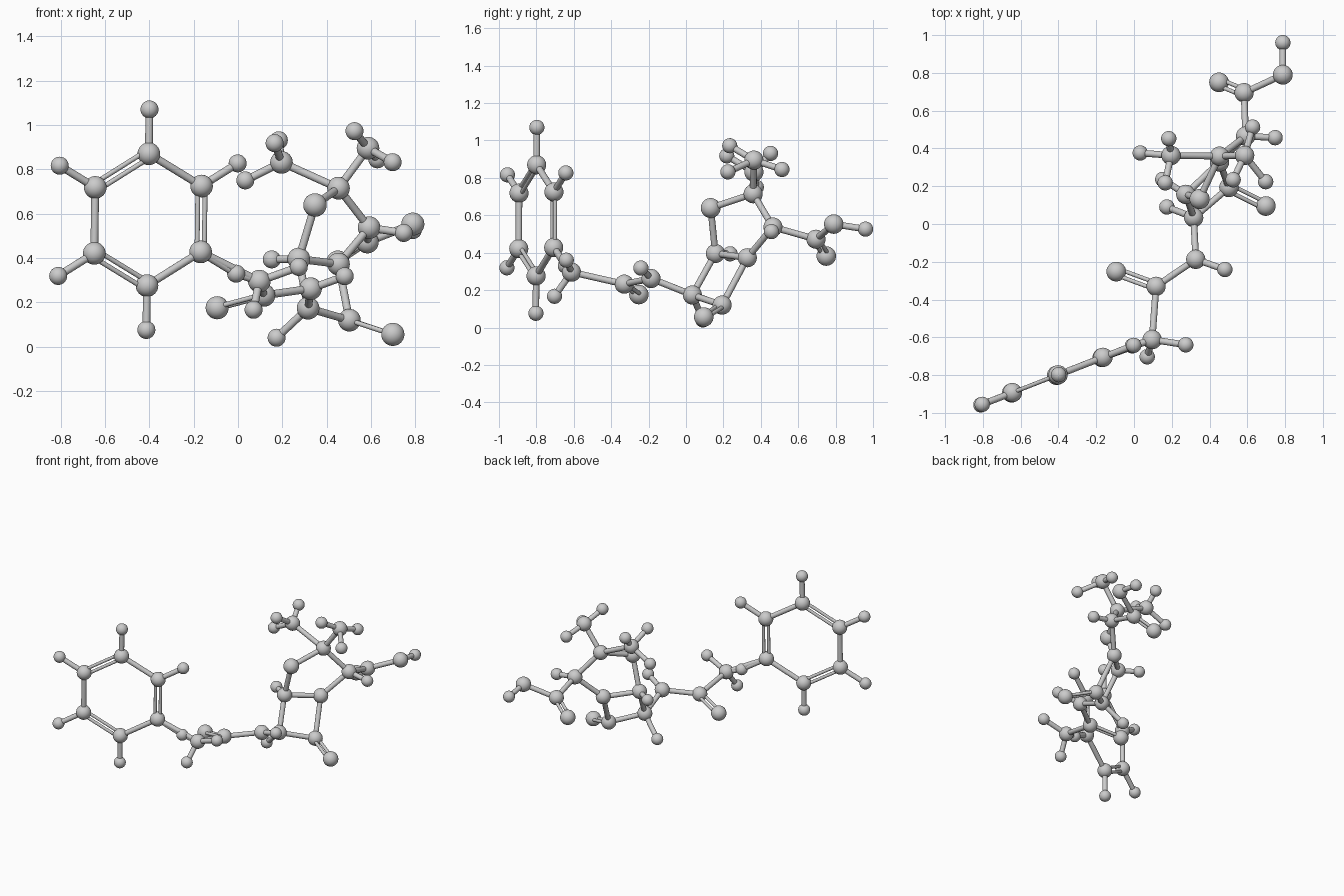
import bpy, math
from mathutils import Vector

if "Cube" in bpy.data.objects:
    bpy.data.objects.remove(bpy.data.objects["Cube"])

RADIUS = {"carbon": 0.051, "nitrogen": 0.051, "oxygen": 0.052, "sulfur": 0.053, "hydrogen": 0.0405}
BOND, THIN, GAP = 0.0175, 0.011, 0.0175
atoms = []          # (element, position)


def group(heavy, hydrogens=()):
    for element, pos in [heavy] + [("hydrogen", h) for h in hydrogens]:
        atoms.append((element, Vector(pos)))


# six-sided ring: alternating carbons and hydrogens on two circles
centre = Vector((-0.406, -0.80, 0.573))
u = Vector((0.932, 0.363, 0.012)).normalized()
v = Vector((0.014, 0.005, 1)).normalized()
for k in range(6):
    a = math.radians(30 - 60 * k)
    d = u * math.cos(a) + v * math.sin(a)
    group(("carbon", centre + d * 0.297), [centre + d * 0.497])
ring_doubles = {(0, 2), (4, 6), (8, 10)}

# linking chain
group(("carbon", (0.096, -0.612, 0.296)), [(0.07, -0.703, 0.167), (0.274, -0.640, 0.360)])
group(("carbon", (0.117, -0.330, 0.232)))
group(("oxygen", (-0.094, -0.252, 0.176)))
group(("nitrogen", (0.327, -0.187, 0.262)), [(0.481, -0.241, 0.318)])

# four-sided ring
group(("carbon", (0.316, 0.034, 0.174)), [(0.174, 0.090, 0.041)])
group(("carbon", (0.502, 0.193, 0.120)))
group(("oxygen", (0.698, 0.095, 0.056)))
group(("nitrogen", (0.453, 0.328, 0.373)))
group(("carbon", (0.274, 0.157, 0.396)), [(0.152, 0.236, 0.394)])

# five-sided ring
group(("sulfur", (0.347, 0.132, 0.639)))
group(("carbon", (0.453, 0.359, 0.715)))
group(("carbon", (0.591, 0.465, 0.537)), [(0.747, 0.457, 0.513)])

# two end branches with three hydrogens each
group(("carbon", (0.196, 0.363, 0.831)),
      [(0.033, 0.376, 0.750), (0.184, 0.452, 0.931), (0.165, 0.218, 0.918)])
group(("carbon", (0.586, 0.363, 0.895)),
      [(0.628, 0.513, 0.845), (0.525, 0.234, 0.972), (0.697, 0.224, 0.832)])

# acid branch
group(("carbon", (0.583, 0.695, 0.472)))
group(("oxygen", (0.450, 0.750, 0.382)))
group(("oxygen", (0.788, 0.790, 0.553)), [(0.788, 0.960, 0.526)])


def smooth(ob):
    for p in ob.data.polygons:
        p.use_smooth = len(p.vertices) <= 4


def rod(name, a, b, r):
    d = b - a
    bpy.ops.mesh.primitive_cylinder_add(vertices=20, radius=r, depth=d.length, location=(a + b) / 2,
                                        rotation=d.to_track_quat('Z', 'Y').to_euler())
    ob = bpy.context.object
    ob.name = name
    smooth(ob)


# atom balls
for element, p in atoms:
    bpy.ops.mesh.primitive_uv_sphere_add(segments=32, ring_count=16, radius=RADIUS[element], location=p)
    bpy.context.object.name = element + "_ball"
    smooth(bpy.context.object)

# bonds join neighbours that are close enough
pairs = []
for i, (ea, pa) in enumerate(atoms):
    for j in range(i + 1, len(atoms)):
        eb, pb = atoms[j]
        n_h = (ea == "hydrogen") + (eb == "hydrogen")
        if n_h < 2 and (pa - pb).length < (0.225 if n_h else 0.33):
            pairs.append((i, j))
links = {i: [] for i in range(len(atoms))}
for i, j in pairs:
    links[i].append(j)
    links[j].append(i)

for i, j in pairs:
    a, b = atoms[i][1], atoms[j][1]
    end_oxygen = any(atoms[k][0] == "oxygen" and len(links[k]) == 1 for k in (i, j))
    if end_oxygen or (i, j) in ring_doubles:
        # double bond: two thin rods lying in the plane of the neighbours
        hub, tip = (i, j) if len(links[i]) > 1 else (j, i)
        other = next(k for k in links[hub] if k != tip)
        d = (b - a).normalized()
        side = atoms[other][1] - atoms[hub][1]
        side = (side - d * side.dot(d)).normalized() * GAP
        for s in (-1, 1):
            rod("double_bond", a + side * s, b + side * s, THIN)
    else:
        rod("single_bond", a, b, BOND)
